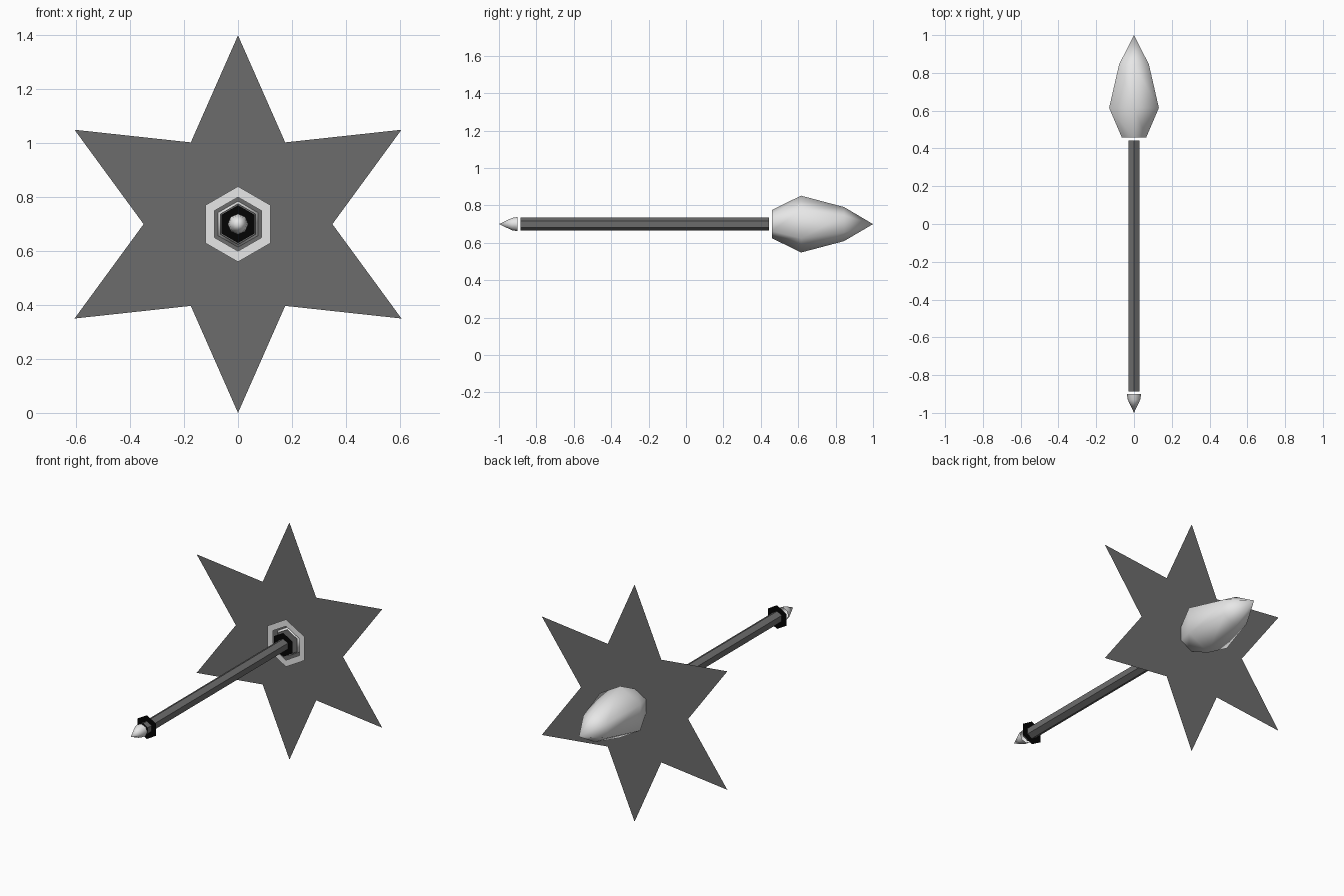
import bpy
import math

if "Cube" in bpy.data.objects:
    bpy.data.objects.remove(bpy.data.objects["Cube"])

CZ = 0.70  # height of the shaft axis


def material(name, value):
    m = bpy.data.materials.new(name)
    m.diffuse_color = (value, value, value, 1)
    m.use_nodes = True
    m.node_tree.nodes["Principled BSDF"].inputs["Base Color"].default_value = m.diffuse_color
    return m


DARK = material("dark grey", 0.152)
LIGHT = material("light grey", 0.80)
BLACK = material("black", 0.001)


def ring(y, radii, sides):
    """Points around the shaft axis, first one straight up."""
    pts = []
    for i in range(sides):
        a = math.pi / 2 + i * math.tau / sides
        r = radii[i % len(radii)]
        pts.append((r * math.cos(a), y, CZ + r * math.sin(a)))
    return pts


def make(name, verts, faces, mat, smooth=False):
    mesh = bpy.data.meshes.new(name)
    mesh.from_pydata(verts, [], faces)
    mesh.materials.append(mat)
    ob = bpy.data.objects.new(name, mesh)
    bpy.context.collection.objects.link(ob)
    for p in mesh.polygons:
        p.use_smooth = smooth
    return ob


def lathe(name, profile, mat, smooth=False, sides=6):
    """Six-sided skin through (y, radius) stations; radius 0 makes a point."""
    verts, faces, prev = [], [], None
    for y, r in profile:
        start = len(verts)
        if r == 0:
            verts.append((0, y, CZ))
            cur = [start] * sides
        else:
            verts += ring(y, [r], sides)
            cur = [start + i for i in range(sides)]
        if prev:
            for i in range(sides):
                j = (i + 1) % sides
                quad = [prev[i], prev[j], cur[j], cur[i]]
                faces.append(tuple(dict.fromkeys(quad)))
        prev = cur
    return make(name, verts, faces, mat, smooth)


def plate(name, y, radius, mat):
    """Flat hexagon facing the front."""
    return make(name, ring(y, [radius], 6), [tuple(range(6))], mat)


# flat six-pointed star: centre hexagon plus six triangular points
star_faces = [tuple(range(1, 12, 2))]
star_faces += [((i - 1) % 12, i, (i + 1) % 12) for i in range(0, 12, 2)]
make("star_plate", ring(0.48, [0.70, 0.35], 12), star_faces, DARK)

# flat collars in front of the star
lathe("outer_collar", [(0.448, 0.10), (0.448, 0.14)], LIGHT)
plate("black_collar", 0.422, 0.07, BLACK)

# shaft and black end collar
lathe("shaft", [(-0.886, 0.035), (0.443, 0.035)], DARK)
plate("end_collar", -0.85, 0.07, BLACK)

# pointed ends; the spear head's base pokes through the star
lathe("spear_head", [(0.459, 0.075), (0.615, 0.152), (0.845, 0.091), (1.0, 0)], LIGHT, True)
lathe("butt_tip", [(-1.0, 0), (-0.93, 0.033), (-0.90, 0.038)], LIGHT, True, 8)
